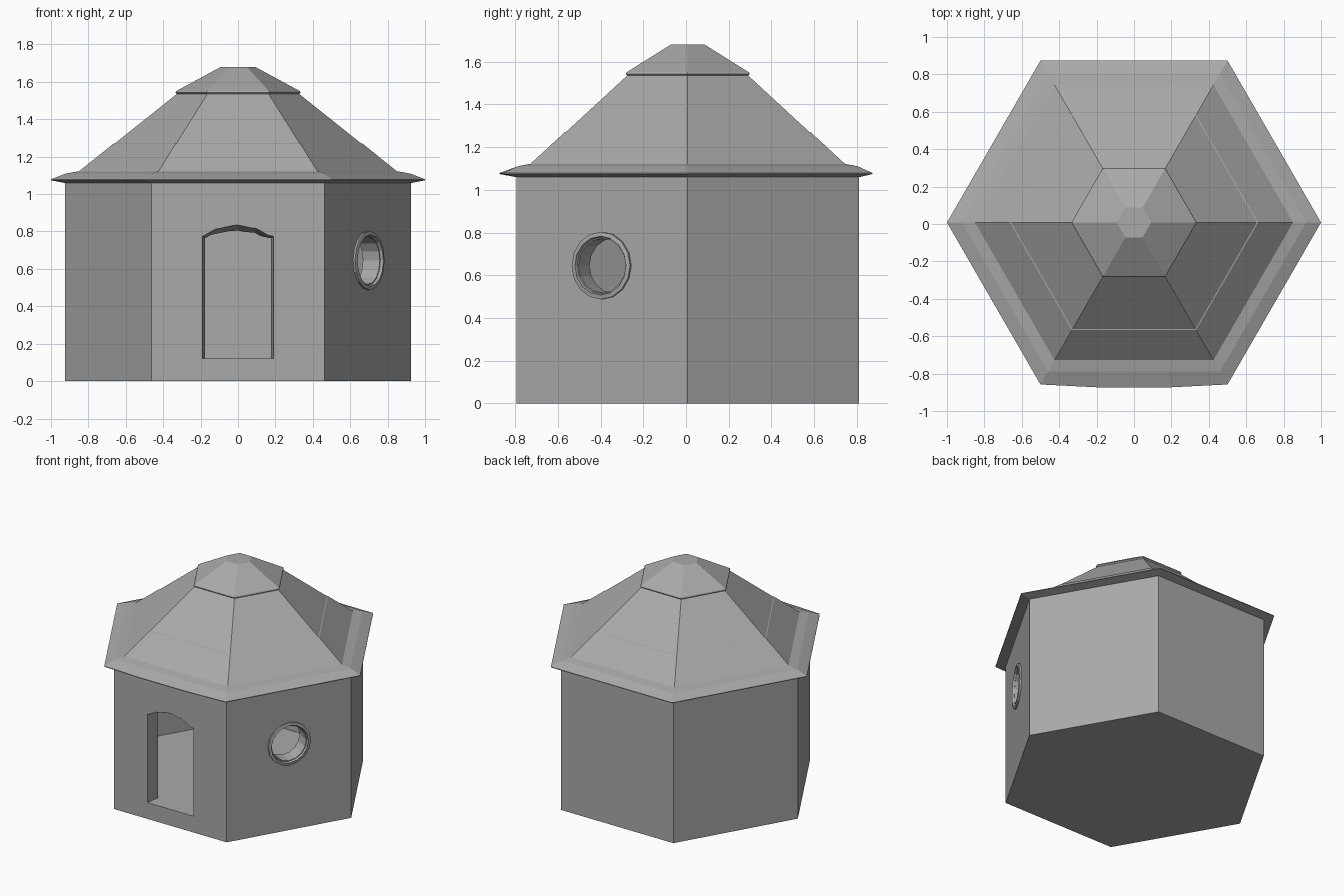
import bpy
import bmesh
from math import cos, sin, pi, radians
from mathutils import Vector, Matrix

cube = bpy.data.objects.get("Cube")
if cube:
    bpy.data.objects.remove(cube)

CENTRE_Y = 0.008
APOTHEM = cos(radians(30))
WALL_R, ROOM_R = 0.926, 0.805
FLOOR_Z, WALL_TOP = 0.12, 1.07

stone = bpy.data.materials.new("plain grey")
stone.use_nodes = True
stone.diffuse_color = (0.4, 0.4, 0.4, 1)
stone.node_tree.nodes["Principled BSDF"].inputs["Base Color"].default_value = (0.4, 0.4, 0.4, 1)


def loft(name, rings, matrix=Matrix(), closed=False):
    """Skin rings of points; cap both ends, or join the last ring to the first."""
    bm = bmesh.new()
    loops = [[bm.verts.new(p) for p in ring] for ring in rings]
    pairs = list(zip(loops, loops[1:]))
    if closed:
        pairs.append((loops[-1], loops[0]))
    else:
        bm.faces.new(loops[0])
        bm.faces.new(loops[-1])
    for a, b in pairs:
        for i in range(len(a)):
            j = (i + 1) % len(a)
            bm.faces.new((a[i], a[j], b[j], b[i]))
    bmesh.ops.recalc_face_normals(bm, faces=bm.faces)
    mesh = bpy.data.meshes.new(name)
    bm.to_mesh(mesh)
    bm.free()
    mesh.transform(matrix)
    mesh.materials.append(stone)
    obj = bpy.data.objects.new(name, mesh)
    bpy.context.collection.objects.link(obj)
    return obj


def circle(r, z, sides):
    return [Vector((r * cos(2 * pi * i / sides), r * sin(2 * pi * i / sides), z))
            for i in range(sides)]


def hexagon(r, z):
    return circle(r, z, 6)


def eave_hexagon(r, z, bulge=0):
    """Hexagon with two more points along the front edge, pushed out a little."""
    ring = hexagon(r, z)
    y = -r * APOTHEM - bulge
    return ring[:5] + [Vector((-0.2 * r, y, z)), Vector((0.2 * r, y, z))] + ring[5:]


def door_outline(y, half, spring, apex):
    """Doorway section with a shallow faceted arch."""
    shoulder = spring + (apex - spring) * 0.72
    pts = [(-half, FLOOR_Z + 0.001), (half, FLOOR_Z + 0.001), (half, spring),
           (half / 2, shoulder), (0, apex), (-half / 2, shoulder), (-half, spring)]
    return [Vector((x, y, z)) for x, z in pts]


base = Matrix.Translation((0, CENTRE_Y, 0))

# Six-sided wall, hollow inside
walls = loft("walls", [hexagon(WALL_R, 0), hexagon(WALL_R, WALL_TOP)], base)
room = loft("room_cutter", [hexagon(ROOM_R, FLOOR_Z), hexagon(ROOM_R, 1.02)], base)

# Tapered doorway in the front wall
door = loft("door_cutter", [door_outline(-0.9, 0.204, 0.783, 0.862),
                            door_outline(-0.6, 0.162, 0.755, 0.778)], base)

# Round window in the front wall's neighbour on the left
normal = Vector((cos(radians(-30)), sin(radians(-30)), 0))
spot = normal * WALL_R * APOTHEM + Vector((0, CENTRE_Y, 0.645))
window_matrix = Matrix.Translation(spot) @ normal.to_track_quat('Z', 'Y').to_matrix().to_4x4()
window = loft("window_cutter", [circle(0.128, -0.25, 16), circle(0.128, 0.1, 16)], window_matrix)

cutters = (room, door, window)
for cutter in cutters:
    cutter.hide_render = True
    mod = walls.modifiers.new(cutter.name, 'BOOLEAN')
    mod.operation = 'DIFFERENCE'
    mod.solver = 'EXACT'
    mod.object = cutter
graph = bpy.context.evaluated_depsgraph_get()
cut_mesh = bpy.data.meshes.new_from_object(walls.evaluated_get(graph))
walls.modifiers.clear()
walls.data = cut_mesh
for cutter in cutters:
    bpy.data.objects.remove(cutter)

# Raised window surround
loft("window_frame",
     [circle(r, z, 16) for r, z in ((0.158, -0.02), (0.158, 0.012), (0.138, 0.016), (0.128, -0.02))],
     window_matrix, closed=True)

# Main roof with a flared eave and a thin step halfway up
roof_profile = [(0.9, 1.06, 0), (0.93, 1.06, 0), (1.0, 1.074, 0.015), (1.0, 1.079, 0.015),
                (0.92, 1.11, 0), (0.85, 1.122, 0), (0.664, 1.271, 0), (0.657, 1.272, 0),
                (0.315, 1.545, 0)]
loft("roof", [eave_hexagon(*p) for p in roof_profile], base)

# Cap over the roof peak
cap_profile = [(0.3, 1.533), (0.325, 1.533), (0.335, 1.543), (0.33, 1.551), (0.092, 1.68)]
loft("roof_cap", [hexagon(*p) for p in cap_profile], base)
